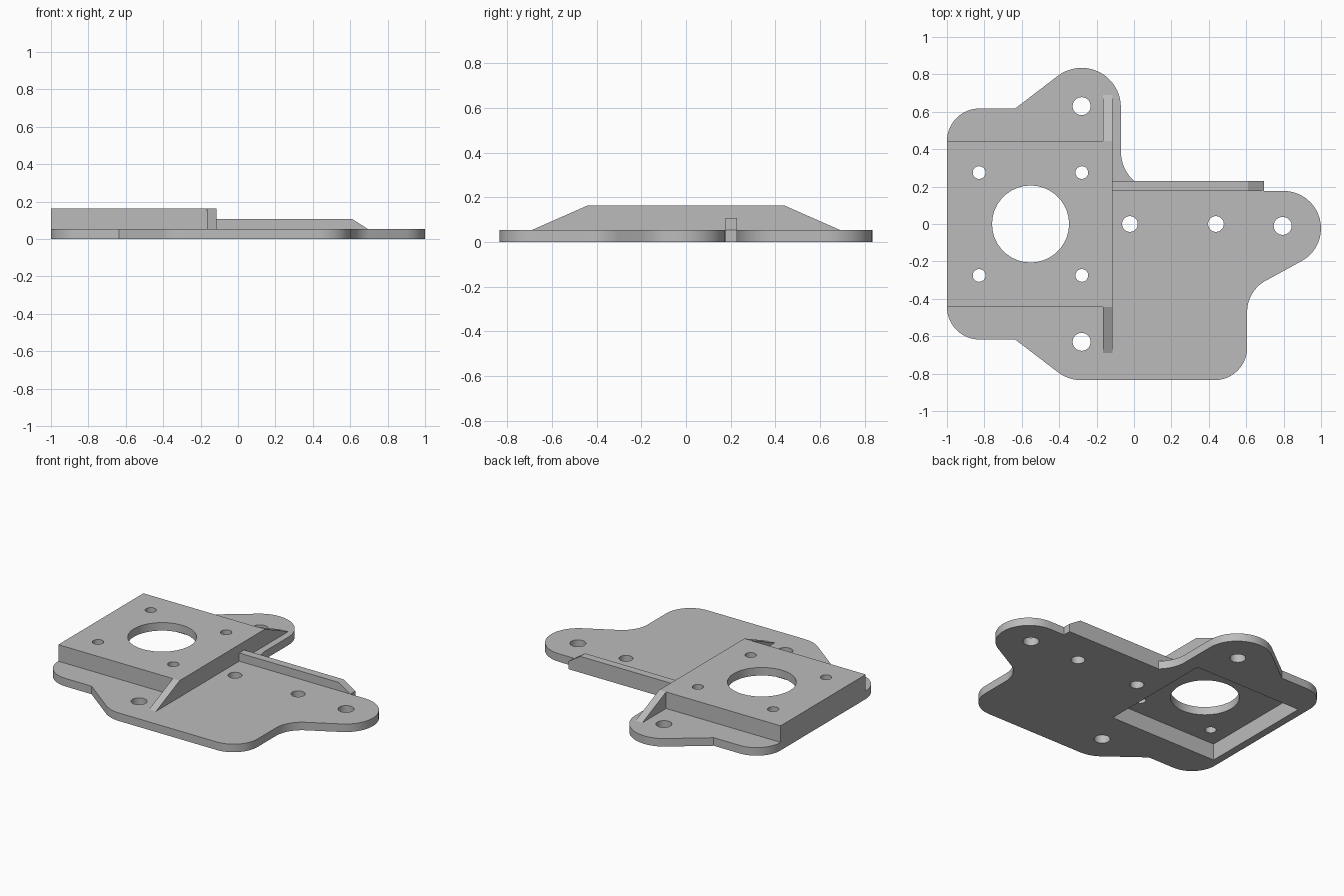
import bpy, bmesh
from math import cos, sin, radians
from mathutils import Matrix

if "Cube" in bpy.data.objects:
    bpy.data.objects.remove(bpy.data.objects["Cube"])

grey = bpy.data.materials.new("plain grey")
grey.use_nodes = True
colour = (0.5, 0.5, 0.5, 1)
grey.diffuse_color = colour
grey.node_tree.nodes["Principled BSDF"].inputs["Base Color"].default_value = colour

T, TOP = 0.053, 0.162      # plate thickness, top of the raised mount
EDGE, WALL = -0.115, 0.05  # inner edge of the mount, wall thickness
HALF = 0.443               # half depth of the mount


def prism(name, outline, start, end, axis="z"):
    """Extrude a 2D outline along an axis (x: outline is y,z; y: x,z; z: x,y)."""
    place = {"x": lambda a, b: (start, a, b),
             "y": lambda a, b: (a, start, b),
             "z": lambda a, b: (a, b, start)}[axis]
    bm = bmesh.new()
    face = bm.faces.new([bm.verts.new(place(*p)) for p in outline])
    new = bmesh.ops.extrude_face_region(bm, geom=[face])["geom"]
    shift = [end - start if axis == c else 0 for c in "xyz"]
    bmesh.ops.translate(bm, vec=shift, verts=[v for v in new if isinstance(v, bmesh.types.BMVert)])
    bmesh.ops.recalc_face_normals(bm, faces=bm.faces)
    mesh = bpy.data.meshes.new(name)
    bm.to_mesh(mesh)
    bm.free()
    mesh.materials.append(grey)
    obj = bpy.data.objects.new(name, mesh)
    bpy.context.collection.objects.link(obj)
    return obj


def rect(x0, x1, y0, y1):
    return [(x0, y0), (x1, y0), (x1, y1), (x0, y1)]


def arc(cx, cy, r, a0, a1, steps=16):
    angles = [radians(a0 + (a1 - a0) * i / steps) for i in range(steps + 1)]
    return [(cx + r * cos(a), cy + r * sin(a)) for a in angles]


def cut(obj, cutters):
    for cutter in cutters:
        mod = obj.modifiers.new("cut", "BOOLEAN")
        mod.operation, mod.solver, mod.object = "DIFFERENCE", "EXACT", cutter
        cutter.hide_render = True
        cutter.hide_set(True)


def hole_cutter(x, y, r):
    return prism("hole_cutter", arc(x, y, r, 0, 350, 35), -0.1, 0.3)


# Base plate outline, clockwise from the rear left corner
outline = (
    arc(-0.825, 0.443, 0.175, 180, 90)
    + [(-0.635, 0.618)]
    + arc(-0.28, 0.625, 0.21, 128.5, 0)
    + arc(0.14, 0.387, 0.21, 180, 270)
    + arc(0.8, -0.023, 0.2, 90, -60)
    + arc(0.795, -0.47, 0.19, 120, 180)
    + arc(0.43, -0.66, 0.175, 0, -90)
    + arc(-0.28, -0.625, 0.21, -90, -128.5)
    + [(-0.635, -0.618)]
    + arc(-0.825, -0.443, 0.175, -90, -180)
)
plate = prism("base_plate", outline, 0, T)

# Raised mount above the plate
mount = prism("raised_mount", rect(-1, EDGE, -HALF, HALF), T, TOP)

# Pocket under the mount, open through the plate
pocket = prism("pocket_cutter",
               rect(-1 + WALL, EDGE - WALL, -HALF + WALL, HALF - WALL), -0.1, TOP - T)

# Holes through the mount
bores = [hole_cutter(-0.553, 0, 0.206)]
bores += [hole_cutter(x, y, 0.034) for x in (-0.828, -0.279) for y in (-0.275, 0.275)]
cut(mount, [pocket] + bores)

# Holes through the plate
screws = [hole_cutter(-0.28, y, 0.048) for y in (-0.63, 0.63)]
screws += [hole_cutter(x, 0, 0.042) for x in (-0.022, 0.438)]
screws.append(hole_cutter(0.795, -0.01, 0.048))
cut(plate, [pocket] + screws)

# Sloped gussets beside the mount
gussets = [prism(name, [(s * HALF, T), (s * HALF, TOP), (s * 0.69, T)],
                 EDGE - WALL, EDGE, "x")
           for name, s in (("front_gusset", -1), ("rear_gusset", 1))]

# Long stiffening rib on the rear edge
rib = prism("rear_rib", [(EDGE, 0), (0.695, 0), (0.695, T), (0.61, 0.107), (EDGE, 0.107)],
            0.177, 0.229, "y")

# Round walls smooth, corners sharp
for obj in [plate, mount, rib] + gussets:
    bpy.ops.object.select_all(action="DESELECT")
    obj.select_set(True)
    bpy.context.view_layer.objects.active = obj
    for mod in list(obj.modifiers):
        bpy.ops.object.modifier_apply(modifier=mod.name)
    bpy.ops.object.shade_smooth_by_angle(angle=radians(30))

# Cutters are no longer needed
for cutter in [pocket] + bores + screws:
    bpy.data.objects.remove(cutter)
